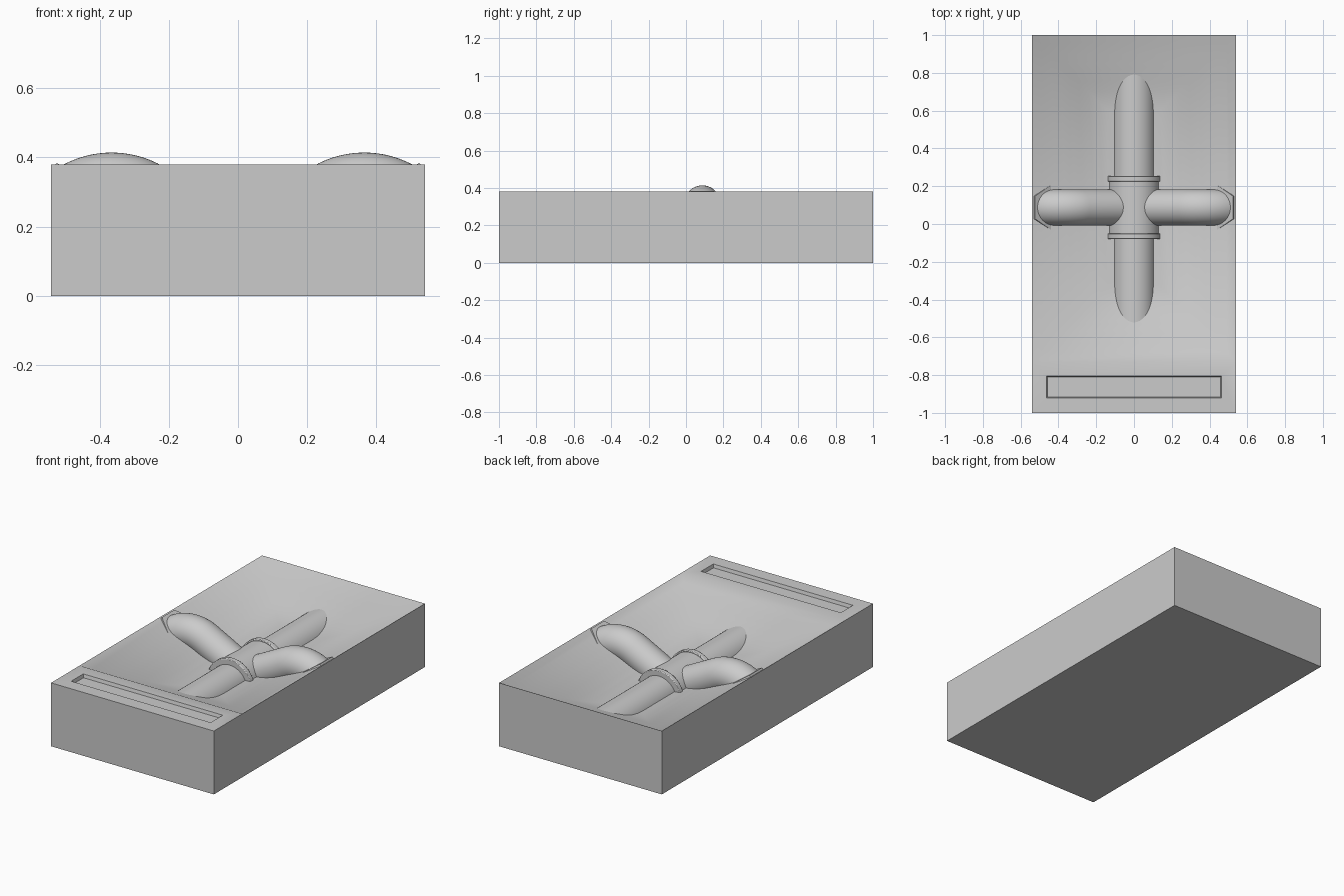
import bpy, bmesh, math
from mathutils import Vector

if "Cube" in bpy.data.objects:
    bpy.data.objects.remove(bpy.data.objects["Cube"])


def finish(name, bm, angle=35):
    bmesh.ops.remove_doubles(bm, verts=bm.verts, dist=1e-5)
    bmesh.ops.recalc_face_normals(bm, faces=bm.faces)
    me = bpy.data.meshes.new(name)
    bm.to_mesh(me)
    bm.free()
    ob = bpy.data.objects.new(name, me)
    bpy.context.collection.objects.link(ob)
    bpy.context.view_layer.objects.active = ob
    ob.select_set(True)
    bpy.ops.object.shade_smooth_by_angle(angle=math.radians(angle))
    ob.select_set(False)
    return ob


def rect(bm, x, y0, y1, z):
    return [bm.verts.new(p) for p in
            ((-x, y0, z), (x, y0, z), (x, y1, z), (-x, y1, z))]


def bridge(bm, a, b):
    n = len(a)
    for i in range(n):
        bm.faces.new((a[i], a[(i + 1) % n], b[(i + 1) % n], b[i]))


def tube(name, points, radius, sides=48):
    # sweep a circle along a path lying in a vertical plane
    pts = [Vector(p) for p in points]
    bm = bmesh.new()
    rings = []
    for i, p in enumerate(pts):
        t = (pts[min(i + 1, len(pts) - 1)] - pts[max(i - 1, 0)]).normalized()
        u = Vector((0, 1, 0)) if abs(t.y) < 0.5 else Vector((1, 0, 0))
        v = t.cross(u)
        rings.append([bm.verts.new(p + radius * (math.cos(a) * u + math.sin(a) * v))
                      for a in (2 * math.pi * k / sides for k in range(sides))])
    for a, b in zip(rings, rings[1:]):
        bridge(bm, a, b)
    bm.faces.new(rings[0])
    bm.faces.new(rings[-1])
    return finish(name, bm)


W, TOP, LIP = 0.54, 0.38, -0.73

# block with a dished basin and a flat front strip
bm = bmesh.new()
outline = [(-W, -1), (W, -1), (W, LIP), (W, 1), (-W, 1), (-W, LIP)]
low = [bm.verts.new((x, y, 0)) for x, y in outline]
high = [bm.verts.new((x, y, TOP)) for x, y in outline]
bridge(bm, low, high)
bm.faces.new(low)
dish = [(0, .38), (.05, .354), (.1, .33), (.15, .307), (.2, .284), (.25, .261),
        (.3, .24), (.35, .225), (.4, .217), (.47, .213), (.535, .212)]
loops = [rect(bm, W - d, LIP + d, 1 - d, z) for d, z in dish]
for a, b in zip(loops, loops[1:]):
    bridge(bm, a, b)
bm.faces.new(loops[-1])
# label recess in the strip
strip = rect(bm, W, -1, LIP, TOP)
edge = rect(bm, 0.463, -0.92, -0.805, TOP)
floor = rect(bm, 0.458, -0.915, -0.81, TOP - 0.02)
bridge(bm, strip, edge)
bridge(bm, edge, floor)
bm.faces.new(floor)
finish("basin_block", bm, 40)

# main pipe and central fitting, half sunk in the floor
CY, CZ = 0.0875, 0.165
tube("main_pipe", [(0, -0.68, CZ), (0, 0.95, CZ)], 0.115)
tube("cross_fitting", [(0, -0.07, CZ), (0, 0.245, CZ)], 0.139)
for name, y in (("front_collar", -0.08), ("back_collar", 0.225)):
    ring = tube(name, [(0, y, CZ), (0, y + 0.03, CZ)], 0.148)
    m = ring.modifiers.new("bevel", 'BEVEL')
    m.width, m.segments, m.limit_method = 0.004, 2, 'ANGLE'

# bent side arms with hexagonal nuts against the basin walls
R, AX, AZ = 0.2, 0.365, 0.118
for side, s in (("left", -1), ("right", 1)):
    path = [(0, CY, CZ - 0.01)]
    for k in range(19):
        a = math.radians(-26 + 60 * k / 18)
        path.append((s * (AX + R * math.sin(a)), CY, AZ + R * math.cos(a)))
    tube(side + "_arm", path, 0.096)
    c = Vector((s * 0.437, CY, 0.328))
    n = Vector((-s * math.sin(math.radians(33)), 0, math.cos(math.radians(33))))
    tube(side + "_nut", [c - n * 0.022, c], 0.12, 6)
